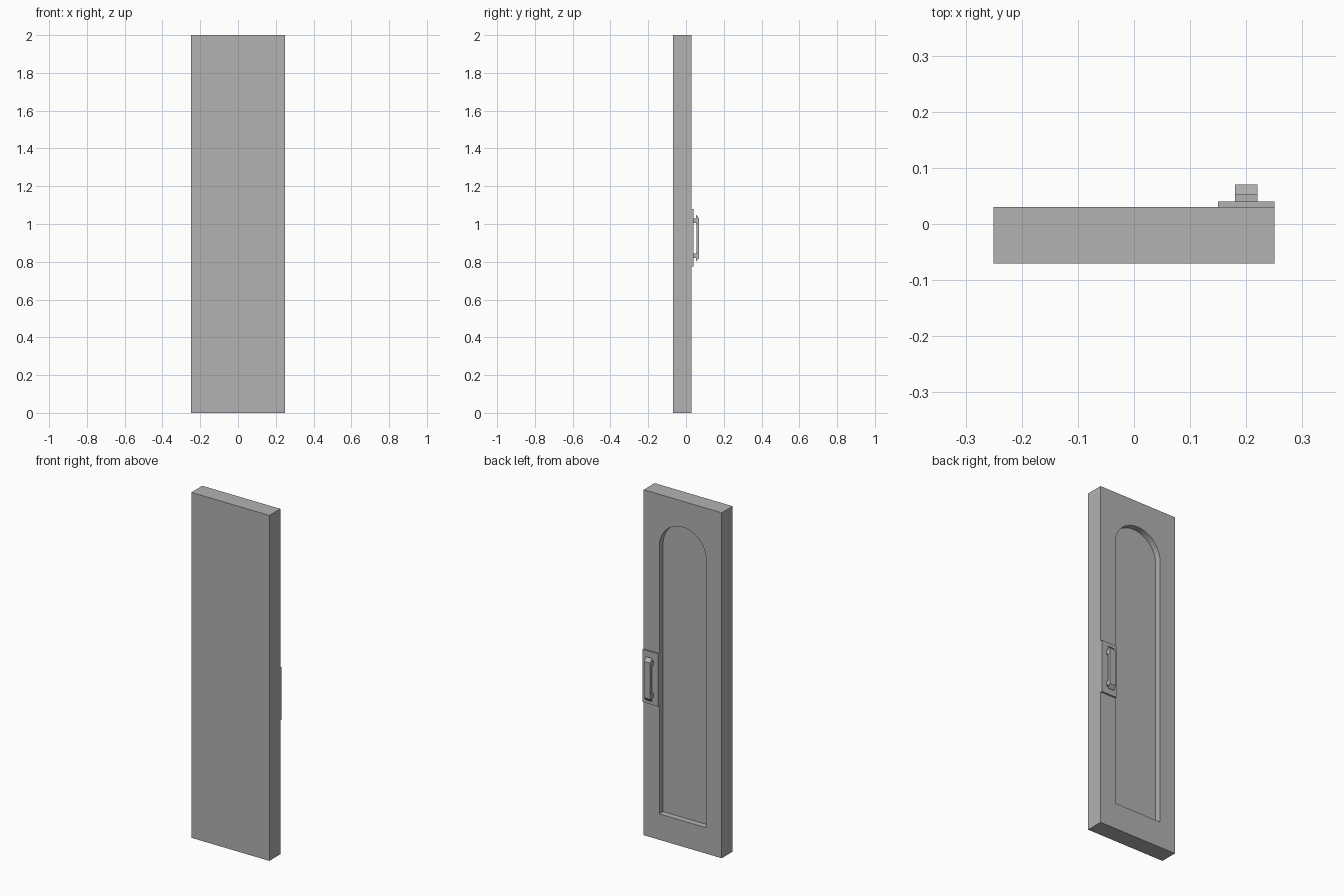
import bpy, bmesh, math
from mathutils import Vector

if "Cube" in bpy.data.objects:
    bpy.data.objects.remove(bpy.data.objects["Cube"], do_unlink=True)

grey = bpy.data.materials.new("light grey")
grey.use_nodes = True
grey.diffuse_color = (0.448, 0.448, 0.448, 1)
grey.node_tree.nodes["Principled BSDF"].inputs["Base Color"].default_value = grey.diffuse_color


def prism(name, points, offset):
    """Extrude a closed 3D outline along an offset vector."""
    bm = bmesh.new()
    face = bm.faces.new([bm.verts.new(p) for p in points])
    ext = bmesh.ops.extrude_face_region(bm, geom=[face])
    moved = [g for g in ext["geom"] if isinstance(g, bmesh.types.BMVert)]
    bmesh.ops.translate(bm, verts=moved, vec=Vector(offset))
    bmesh.ops.recalc_face_normals(bm, faces=bm.faces)
    mesh = bpy.data.meshes.new(name)
    bm.to_mesh(mesh)
    bm.free()
    mesh.materials.append(grey)
    obj = bpy.data.objects.new(name, mesh)
    bpy.context.collection.objects.link(obj)
    return obj


def box(name, x0, x1, y0, y1, z0, z1):
    outline = [(x0, y0, z0), (x1, y0, z0), (x1, y0, z1), (x0, y0, z1)]
    return prism(name, outline, (0, y1 - y0, 0))


# Door slab
BACK = 0.03
door = box("door_panel", -0.25, 0.25, -0.07, BACK, 0, 2)

# Arched recess cut into the back
radius, spring, depth, steps = 0.15, 1.70, 0.035, 32
floor = BACK - depth
arch = [(-radius, floor, 0.15), (radius, floor, 0.15)]
for i in range(steps + 1):
    a = math.pi * i / steps
    arch.append((radius * math.cos(a), floor, spring + radius * math.sin(a)))
cutter = prism("recess_cutter", arch, (0, depth * 2, 0))
cutter.hide_render = True
cut = door.modifiers.new("recess", "BOOLEAN")
cut.operation = "DIFFERENCE"
cut.solver = "EXACT"
cut.object = cutter
bpy.context.view_layer.objects.active = door
bpy.ops.object.modifier_apply(modifier=cut.name)
bpy.data.objects.remove(cutter, do_unlink=True)

# Handle plate beside the recess
box("handle_plate", 0.15, 0.25, BACK, 0.04, 0.775, 1.08)

# Handle grip with bevelled ends, mirrored about its middle height
middle = 0.925
half = [(0.055, 0.07), (0.052, 0.08), (0.052, 0.125), (0.07, 0.105)]
side = [(y, middle + h) for y, h in half] + [(y, middle - h) for y, h in reversed(half)]
prism("handle_grip", [(0.18, y, z) for y, z in side], (0.04, 0, 0))

# Posts joining grip and plate
for name, sign in (("upper_post", 1), ("lower_post", -1)):
    z0, z1 = sorted((middle + sign * 0.08, middle + sign * 0.105))
    box(name, 0.18, 0.22, 0.04, 0.052, z0, z1)
